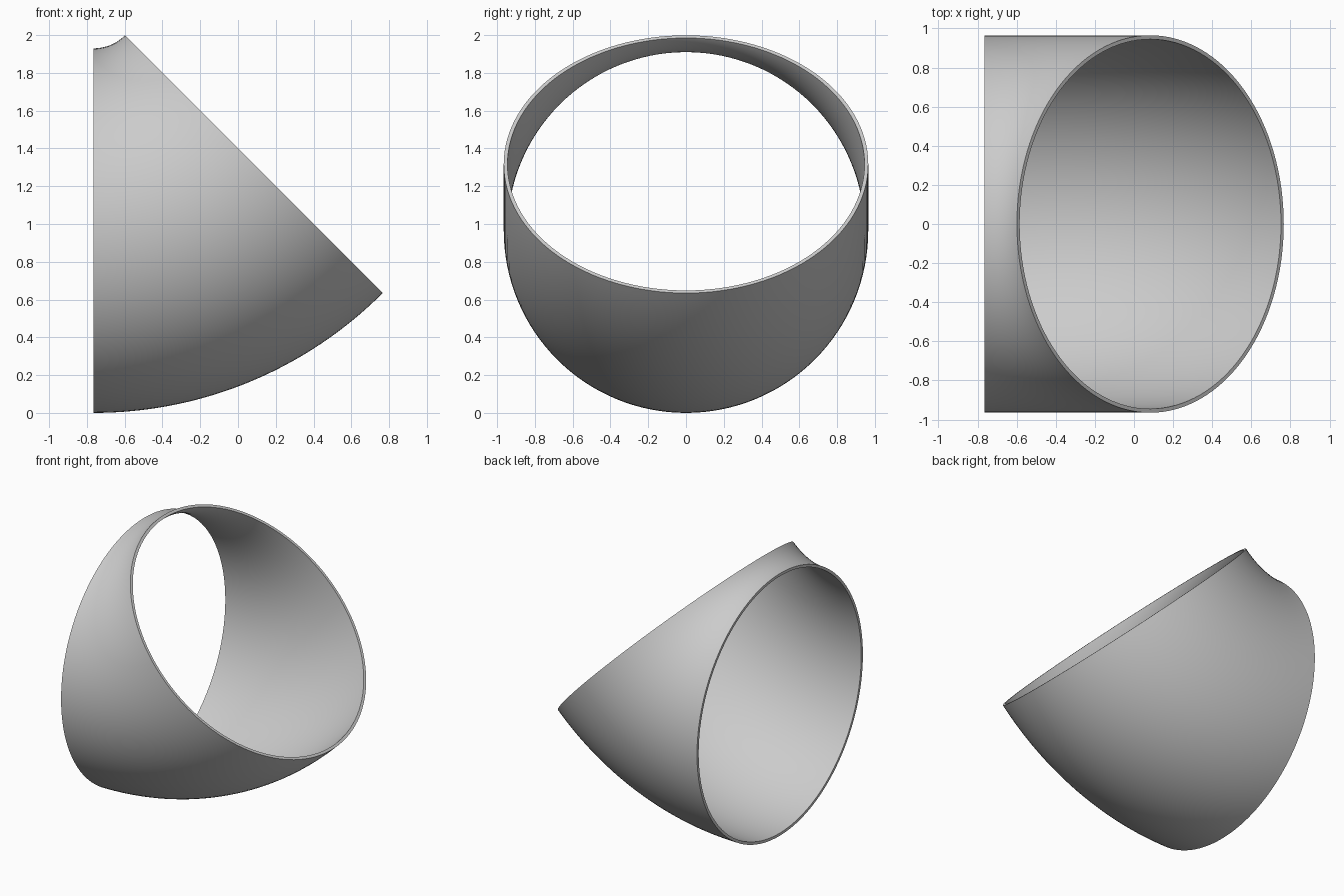
import bpy, bmesh, math
from mathutils import Vector, Matrix

cube = bpy.data.objects.get("Cube")
if cube:
    bpy.data.objects.remove(cube, do_unlink=True)

OUTER, WALL, BEND = 0.965, 0.02, 1.2
SIDES, STEPS = 128, 40
PIVOT = Vector((-0.765, 0, 2.165))

# Plain grey material
grey = bpy.data.materials.new("grey")
grey.use_nodes = True
colour = (0.6, 0.6, 0.6, 1)
grey.diffuse_color = colour
grey.node_tree.nodes["Principled BSDF"].inputs["Base Color"].default_value = colour

bm = bmesh.new()


def ring(radius, angle):
    """Circle of the pipe section, swung about the bend pivot."""
    turn = Matrix.Rotation(-angle, 3, "Y")
    verts = []
    for i in range(SIDES):
        a = math.tau * i / SIDES
        p = Vector((0, radius * math.cos(a), radius * math.sin(a) - BEND))
        verts.append(bm.verts.new(PIVOT + turn @ p))
    return verts


def bridge(a, b):
    for i in range(SIDES):
        j = (i + 1) % SIDES
        bm.faces.new((a[i], a[j], b[j], b[i]))


# Outer and inner walls swept through 45 degrees, closed by a rim at each end
angles = [math.radians(45) * k / STEPS for k in range(STEPS + 1)]
outer = [ring(OUTER, a) for a in angles]
inner = [ring(OUTER - WALL, a) for a in angles]
for wall in (outer, inner):
    for a, b in zip(wall, wall[1:]):
        bridge(a, b)
for end in (0, -1):
    bridge(outer[end], inner[end])
bmesh.ops.recalc_face_normals(bm, faces=bm.faces)

mesh = bpy.data.meshes.new("pipe_elbow")
bm.to_mesh(mesh)
bm.free()
mesh.materials.append(grey)
elbow = bpy.data.objects.new("pipe_elbow", mesh)
bpy.context.collection.objects.link(elbow)

# Smooth walls with sharp rims
bpy.ops.object.select_all(action="DESELECT")
elbow.select_set(True)
bpy.context.view_layer.objects.active = elbow
bpy.ops.object.shade_smooth_by_angle(angle=math.radians(30))
